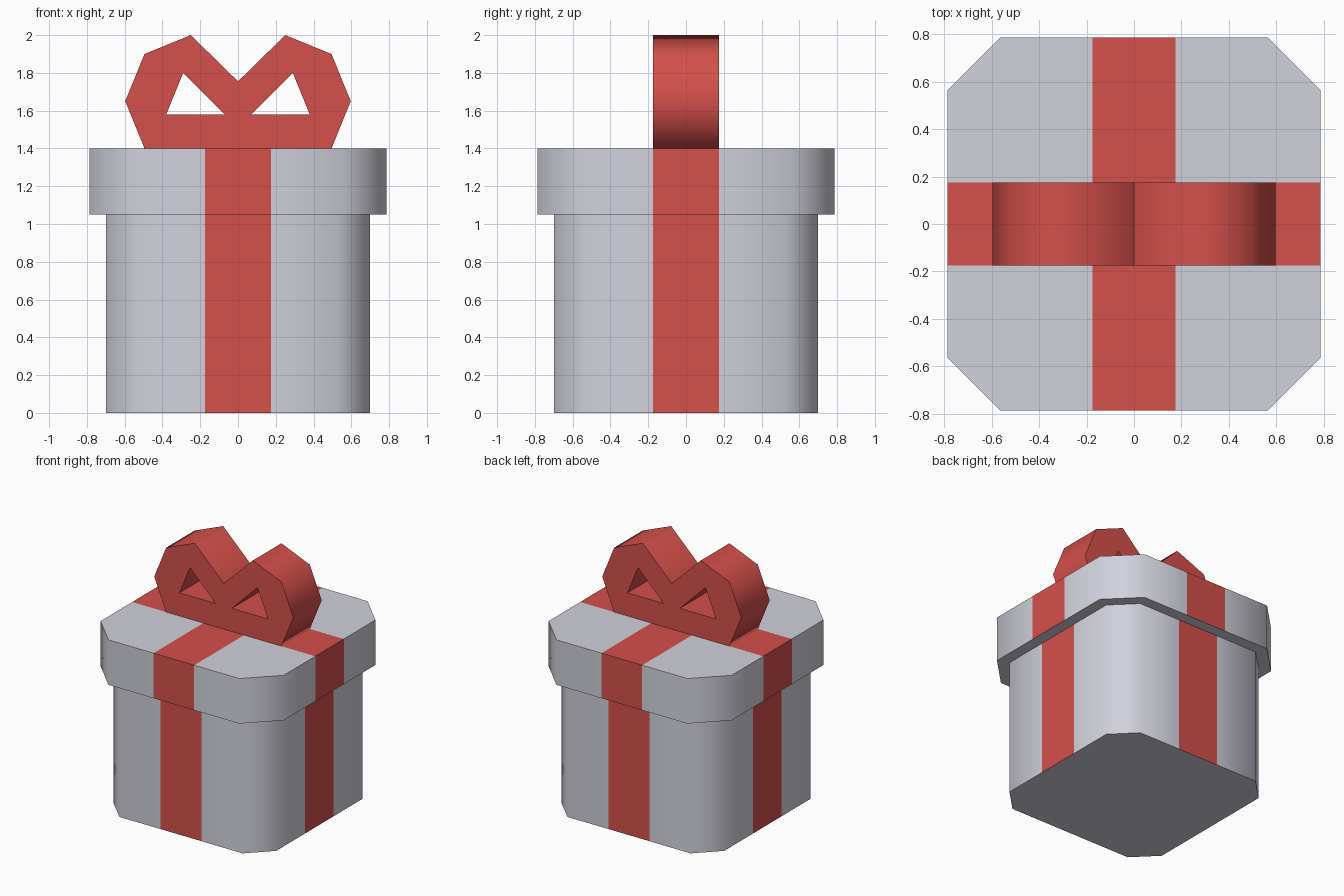
import bpy, bmesh, math
from mathutils import Vector

cube = bpy.data.objects.get("Cube")
if cube:
    bpy.data.objects.remove(cube, do_unlink=True)

RIBBON = 0.175  # half width of ribbon and bow


def material(name, color):
    m = bpy.data.materials.new(name)
    m.use_nodes = True
    m.diffuse_color = color
    m.node_tree.nodes["Principled BSDF"].inputs["Base Color"].default_value = color
    return m


paper = material("pale_grey_paper", (0.64, 0.64, 0.72, 1))
red = material("red_ribbon", (0.66, 0.08, 0.07, 1))


def smooth(obj, degrees):
    bpy.ops.object.select_all(action="DESELECT")
    obj.select_set(True)
    bpy.context.view_layer.objects.active = obj
    bpy.ops.object.shade_smooth_by_angle(angle=math.radians(degrees))


def wrapped_box(name, half, flat, bottom, top):
    """Box with cut corners; the ribbon is sliced into its sides and top."""
    bm = bmesh.new()
    quarter = [(half, -flat), (half, flat)]
    outline = []
    for _ in range(4):
        outline += quarter
        quarter = [(-y, x) for x, y in quarter]
    base = bm.faces.new([bm.verts.new((x, y, bottom)) for x, y in outline])
    result = bmesh.ops.extrude_face_region(bm, geom=[base], use_keep_orig=True)
    lifted = [v for v in result["geom"] if isinstance(v, bmesh.types.BMVert)]
    bmesh.ops.translate(bm, verts=lifted, vec=(0, 0, top - bottom))
    for axis in (Vector((1, 0, 0)), Vector((0, 1, 0))):
        for side in (-1, 1):
            bmesh.ops.bisect_plane(bm, geom=bm.verts[:] + bm.edges[:] + bm.faces[:],
                                   plane_co=axis * side * RIBBON, plane_no=axis)
    bmesh.ops.recalc_face_normals(bm, faces=bm.faces[:])
    for f in bm.faces:
        c = f.calc_center_median()
        on_ribbon = min(abs(c.x), abs(c.y)) < RIBBON
        f.material_index = int(on_ribbon and f.normal.z > -0.5)
    mesh = bpy.data.meshes.new(name)
    bm.to_mesh(mesh)
    bm.free()
    mesh.materials.append(paper)
    mesh.materials.append(red)
    obj = bpy.data.objects.new(name, mesh)
    bpy.context.collection.objects.link(obj)
    smooth(obj, 60)


wrapped_box("box_body", 0.70, 0.53, 0, 1.05)
wrapped_box("box_lid", 0.787, 0.563, 1.05, 1.40)

# Bow: mirrored outline with two triangular holes, extruded in depth
half_bow = [(0.495, 1.40), (0.597, 1.65), (0.495, 1.90), (0.25, 2.0)]
hole = [(0.07, 1.58), (0.29, 1.80), (0.38, 1.58)]
mirror = lambda points: [(-x, z) for x, z in reversed(points)]

curve = bpy.data.curves.new("bow", "CURVE")
curve.dimensions = "2D"
curve.fill_mode = "BOTH"
curve.extrude = RIBBON
for points in (half_bow + [(0, 1.755)] + mirror(half_bow), hole, mirror(hole)):
    spline = curve.splines.new("POLY")
    spline.points.add(len(points) - 1)
    for p, (x, z) in zip(spline.points, points):
        p.co = (x, z, 0, 1)
    spline.use_cyclic_u = True
curve.materials.append(red)
bow = bpy.data.objects.new("bow", curve)
bpy.context.collection.objects.link(bow)
bow.rotation_euler.x = math.pi / 2
bpy.ops.object.select_all(action="DESELECT")
bow.select_set(True)
bpy.context.view_layer.objects.active = bow
bpy.ops.object.convert(target="MESH")
bow = bpy.context.view_layer.objects.active

# Weld the caps to the walls
bm = bmesh.new()
bm.from_mesh(bow.data)
bmesh.ops.remove_doubles(bm, verts=bm.verts[:], dist=0.0001)
bmesh.ops.recalc_face_normals(bm, faces=bm.faces[:])
bm.to_mesh(bow.data)
bm.free()
smooth(bow, 68)
